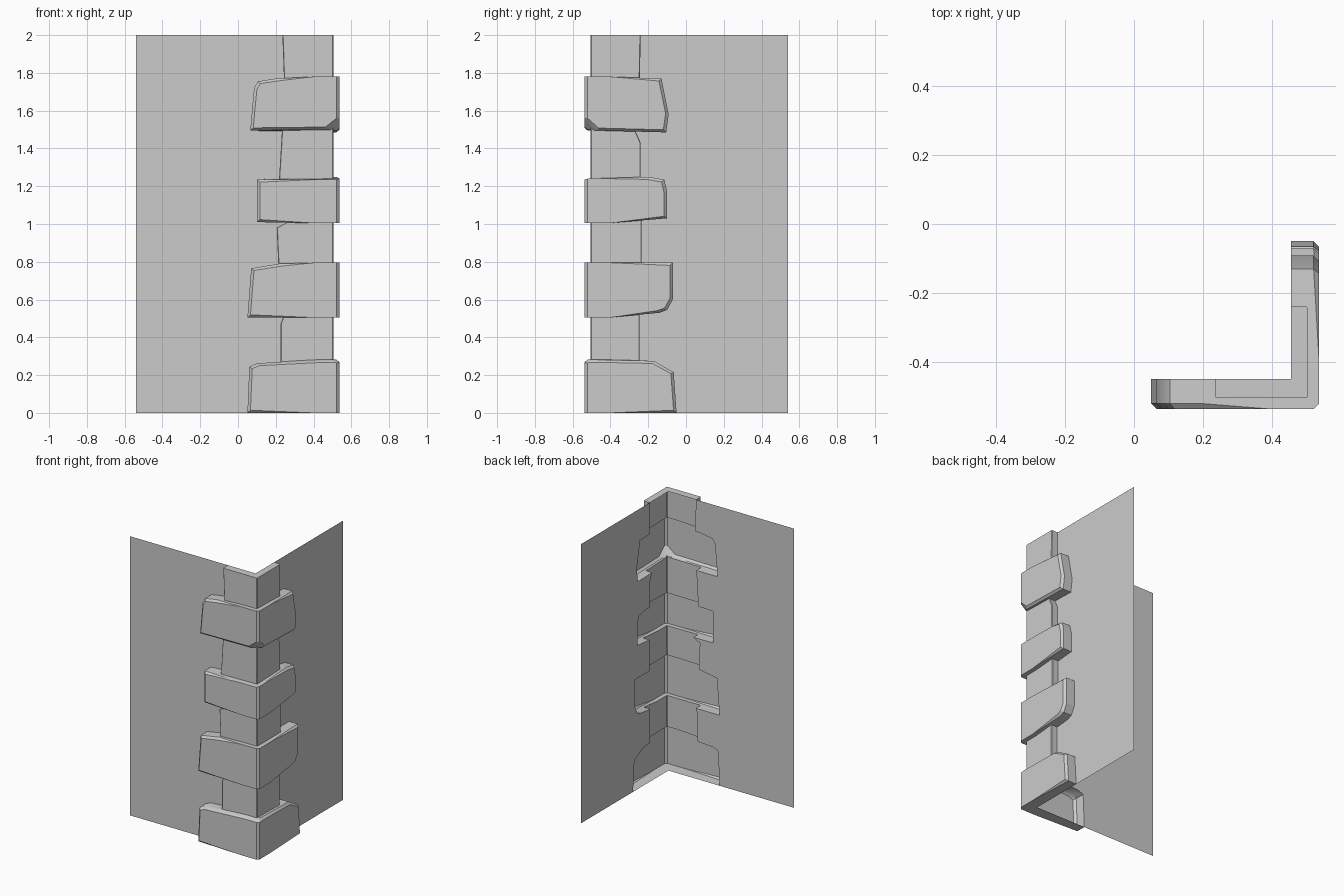
import bpy, bmesh, math
from mathutils import Vector

cube = bpy.data.objects.get("Cube")
if cube:
    bpy.data.objects.remove(cube, do_unlink=True)

stone_grey = bpy.data.materials.new("stone_grey")
stone_grey.use_nodes = True
GREY = (0.6, 0.6, 0.6, 1)
stone_grey.diffuse_color = GREY
stone_grey.node_tree.nodes["Principled BSDF"].inputs["Base Color"].default_value = GREY

WALL, FAR, TOP = 0.455, 0.54, 2.0
EDGE, INNER = 0.537, 0.505      # outer faces of long and short stones


def make_object(name, bm):
    bmesh.ops.recalc_face_normals(bm, faces=bm.faces)
    mesh = bpy.data.meshes.new(name)
    bm.to_mesh(mesh)
    bm.free()
    mesh.materials.append(stone_grey)
    obj = bpy.data.objects.new(name, mesh)
    bpy.context.collection.objects.link(obj)
    return obj


def inset(outline, amount, amount_z):
    """Shrink an outline about the middle of its bounds."""
    us, zs = zip(*outline)

    def scale(value, values, by):
        mid, half = (max(values) + min(values)) / 2, (max(values) - min(values)) / 2
        return mid + (value - mid) * (1 - by / half)
    return [(scale(u, us, amount), scale(z, zs, amount_z)) for u, z in outline]


def stone(name, front, side, depth, bevel, bevel_z):
    """Hull wrapping the corner; outlines are (distance from centre, height)."""
    bm = bmesh.new()
    for outline, place in ((front, lambda u, d, z: (u, -d, z)),
                           (side, lambda u, d, z: (d, -u, z))):
        rings = ((inset(outline, bevel, bevel_z), depth),
                 (outline, depth - bevel), (outline, 0.4))
        for points, d in rings:
            for u, z in points:
                bm.verts.new(place(u, d, z))
    hull = bmesh.ops.convex_hull(bm, input=bm.verts)
    loose = {g for g in hull["geom_interior"] + hull["geom_unused"]
             if isinstance(g, bmesh.types.BMVert)}
    bmesh.ops.delete(bm, geom=list(loose), context='VERTS')
    bmesh.ops.dissolve_limit(bm, angle_limit=0.01, verts=bm.verts, edges=bm.edges)
    return make_object(name, bm)


# Long stones: free-end points, then bottom and top at the corner
long_stones = [
    ([(.05, 0), (.06, .245), (.10, .262), (.5, .282), (EDGE, .265), (EDGE, 0)],
     [(.05, 0), (.065, .215), (.17, .275), (.5, .282), (EDGE, .265), (EDGE, 0)]),
    ([(.05, .505), (.07, .765), (.22, .79), (EDGE, .795), (EDGE, .505)],
     [(.07, .795), (.07, .6), (.10, .545), (.14, .53), (EDGE, .795), (EDGE, .505)]),
    ([(.10, 1.01), (.10, 1.235), (EDGE, 1.24), (EDGE, 1.005)],
     [(.10, 1.03), (.10, 1.17), (.115, 1.235), (.2, 1.25), (EDGE, 1.235), (EDGE, 1.005)]),
    ([(.065, 1.495), (.085, 1.72), (.105, 1.755), (.2, 1.77), (EDGE, 1.78),
      (EDGE, 1.56), (.475, 1.5)],
     [(.105, 1.485), (.092, 1.58), (.13, 1.77), (EDGE, 1.78), (EDGE, 1.56), (.475, 1.495)]),
]

# Short stones between them, running slightly into their neighbours
short_stones = [
    ([(.225, .23), (.225, .47), (.25, .505), (.25, .54)],
     [(.245, .23), (.245, .54)]),
    ([(.215, .75), (.205, .98), (.32, 1.005), (.32, 1.04)],
     [(.235, .75), (.235, 1.04)]),
    ([(.215, 1.2), (.235, 1.53)],
     [(.24, 1.2), (.24, 1.43), (.285, 1.49), (.285, 1.53)]),
    ([(.245, 1.73), (.235, TOP)],
     [(.245, 1.73), (.24, TOP)]),
]

blocks = [stone("long_stone", f, s, EDGE, 0.016, 0.014) for f, s in long_stones]
for f, s in short_stones:
    corner = [(INNER, f[0][1]), (INNER, f[-1][1])]
    blocks.append(stone("short_stone", f + corner, s + corner, INNER, 0.004, 0))

# Solid core whose two outer faces become the walls
bm = bmesh.new()
bmesh.ops.create_cube(bm, size=1)
for v in bm.verts:
    v.co = (WALL if v.co.x > 0 else -FAR, FAR if v.co.y > 0 else -0.45,
            TOP + 0.1 if v.co.z > 0 else -0.1)
core = make_object("core", bm)

# Fuse the stones with the core
for block in blocks:
    mod = core.modifiers.new("fuse", 'BOOLEAN')
    mod.operation, mod.solver, mod.object = 'UNION', 'EXACT', block
fused = bpy.data.meshes.new_from_object(
    core.evaluated_get(bpy.context.evaluated_depsgraph_get()))
for obj in blocks + [core]:
    bpy.data.objects.remove(obj, do_unlink=True)


def on_wall(face):
    return (all(abs(v.co.x - WALL) < 1e-4 for v in face.verts)
            or all(abs(v.co.y + 0.45) < 1e-4 for v in face.verts))


def on_back(face):
    return (all(v.co.x < 0.001 - FAR for v in face.verts)
            or all(v.co.y > FAR - 0.001 for v in face.verts))


def extract(name, keep):
    """Keep one part of the fused shell, trimmed to its height."""
    bm = bmesh.new()
    bm.from_mesh(fused)
    for height, up in ((0, -1), (TOP, 1)):
        bmesh.ops.bisect_plane(bm, geom=bm.verts[:] + bm.edges[:] + bm.faces[:],
                               dist=1e-4, plane_co=(0, 0, height),
                               plane_no=(0, 0, up), clear_outer=True)
    bmesh.ops.delete(bm, geom=[f for f in bm.faces if on_back(f) or not keep(f)],
                     context='FACES')
    mesh = bpy.data.meshes.new(name)
    bm.to_mesh(mesh)
    bm.free()
    mesh.materials.clear()
    mesh.materials.append(stone_grey)
    for p in mesh.polygons:
        p.material_index = 0
    obj = bpy.data.objects.new(name, mesh)
    bpy.context.collection.objects.link(obj)
    return obj


walls = extract("walls", on_wall)
stones = extract("corner_stones", lambda f: not on_wall(f))

bpy.ops.object.select_all(action='DESELECT')
stones.select_set(True)
bpy.context.view_layer.objects.active = stones
bpy.ops.object.shade_smooth_by_angle(angle=math.radians(25))
